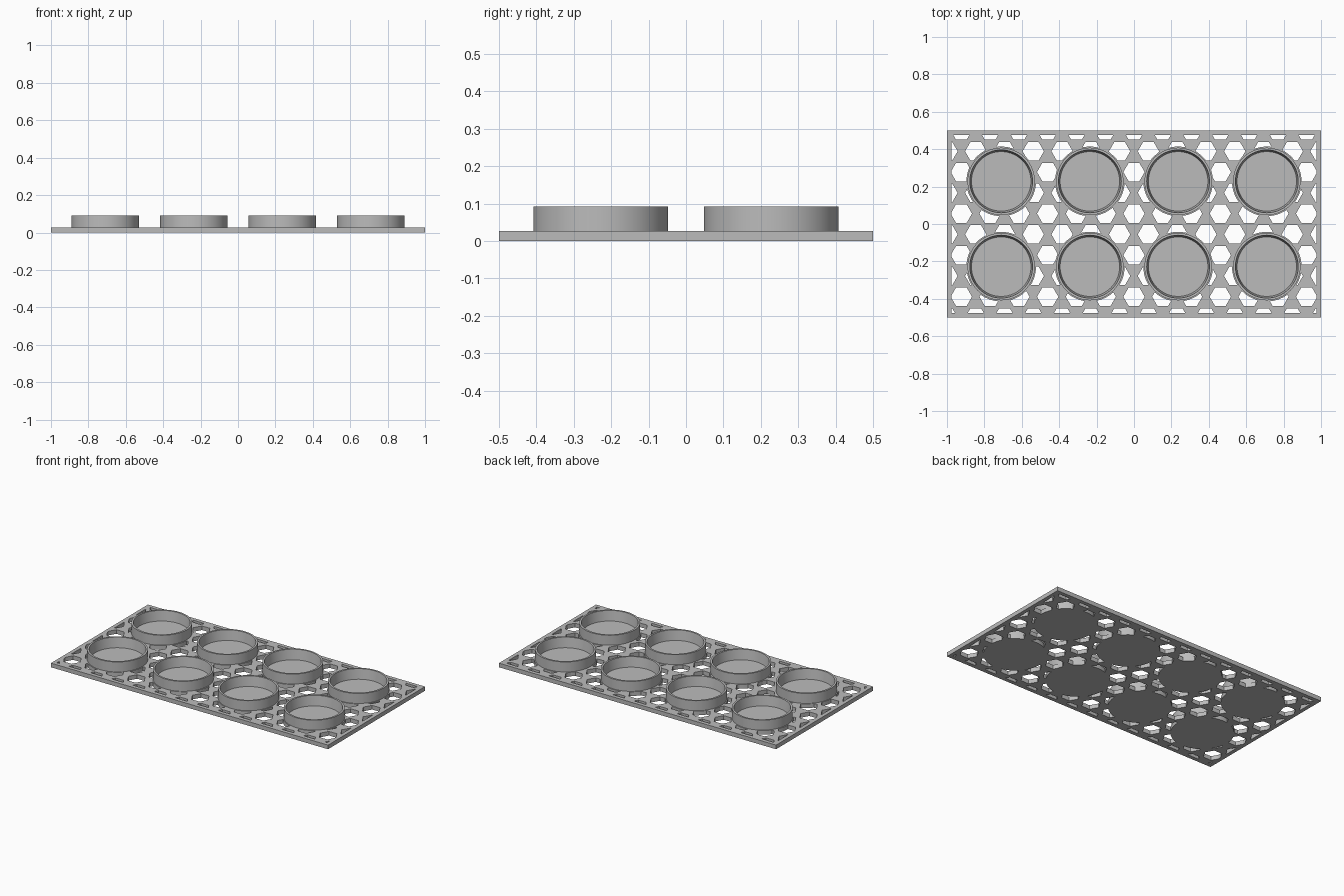
import bpy, bmesh, math
from mathutils import Vector

cube = bpy.data.objects.get("Cube")
if cube:
    bpy.data.objects.remove(cube, do_unlink=True)

PLATE_H = 0.027
CUP_TOP = 0.092
FRAME = 0.025
PITCH_X = 2 / 13
PITCH_Y = 1 / 9
HEX_R = 0.057

grey = bpy.data.materials.new("light_grey")
grey.use_nodes = True
grey.diffuse_color = (0.5, 0.5, 0.5, 1)
grey.node_tree.nodes["Principled BSDF"].inputs["Base Color"].default_value = (0.5, 0.5, 0.5, 1)


def make_object(name, bm):
    bmesh.ops.recalc_face_normals(bm, faces=bm.faces[:])
    mesh = bpy.data.meshes.new(name)
    bm.to_mesh(mesh)
    bm.free()
    mesh.materials.append(grey)
    obj = bpy.data.objects.new(name, mesh)
    bpy.context.collection.objects.link(obj)
    return obj


# Solid base plate
bm = bmesh.new()
bmesh.ops.create_cube(bm, size=1)
bmesh.ops.scale(bm, vec=(2, 1, PLATE_H), verts=bm.verts)
bmesh.ops.translate(bm, vec=(0, 0, PLATE_H / 2), verts=bm.verts)
plate = make_object("lattice_plate", bm)

# Staggered hexagon holes, clipped to leave a solid border
cups = [(x, y) for x in (-0.71, -0.236, 0.236, 0.71) for y in (-0.228, 0.228)]
bm = bmesh.new()
for row in range(10):
    for col in range(14):
        x = -1 + (col + 0.5 * (row % 2)) * PITCH_X
        y = -0.5 + row * PITCH_Y
        if any(math.hypot(x - cx, y - cy) < 0.12 for cx, cy in cups):
            continue
        corners = [bm.verts.new((x + HEX_R * math.cos(k * math.pi / 3),
                                 y + HEX_R * math.sin(k * math.pi / 3), -0.05))
                   for k in range(6)]
        bm.faces.new(corners)
for normal, half in (((1, 0, 0), 1), ((-1, 0, 0), 1), ((0, 1, 0), 0.5), ((0, -1, 0), 0.5)):
    n = Vector(normal)
    bmesh.ops.bisect_plane(bm, geom=bm.verts[:] + bm.edges[:] + bm.faces[:],
                           plane_co=n * (half - FRAME), plane_no=n, clear_outer=True)
top = bmesh.ops.extrude_face_region(bm, geom=bm.faces[:], use_keep_orig=True)
bmesh.ops.translate(bm, vec=(0, 0, 0.15),
                    verts=[v for v in top["geom"] if isinstance(v, bmesh.types.BMVert)])
cutter = make_object("hole_cutter", bm)
cutter.hide_render = True

cut = plate.modifiers.new("holes", "BOOLEAN")
cut.operation = "DIFFERENCE"
cut.solver = "EXACT"
cut.object = cutter
bpy.context.view_layer.objects.active = plate
bpy.ops.object.modifier_apply(modifier=cut.name)
bpy.data.objects.remove(cutter, do_unlink=True)

# Open round cups, each on a solid disc
profile = [(0, 0), (0.186, 0), (0.186, PLATE_H), (0.18, PLATE_H), (0.18, CUP_TOP),
           (0.168, CUP_TOP), (0.159, PLATE_H), (0, PLATE_H)]
for i, (x, y) in enumerate(cups):
    bm = bmesh.new()
    verts = [bm.verts.new((r, 0, z)) for r, z in profile]
    edges = [bm.edges.new(pair) for pair in zip(verts, verts[1:])]
    bmesh.ops.spin(bm, geom=verts + edges, cent=(0, 0, 0), axis=(0, 0, 1),
                   angle=2 * math.pi, steps=64, use_merge=True)
    bmesh.ops.remove_doubles(bm, verts=bm.verts[:], dist=0.0001)
    cup = make_object(f"cup_{i + 1}", bm)
    cup.location = (x, y, 0)
    bpy.ops.object.select_all(action="DESELECT")
    cup.select_set(True)
    bpy.context.view_layer.objects.active = cup
    bpy.ops.object.shade_smooth_by_angle(angle=math.radians(30))
